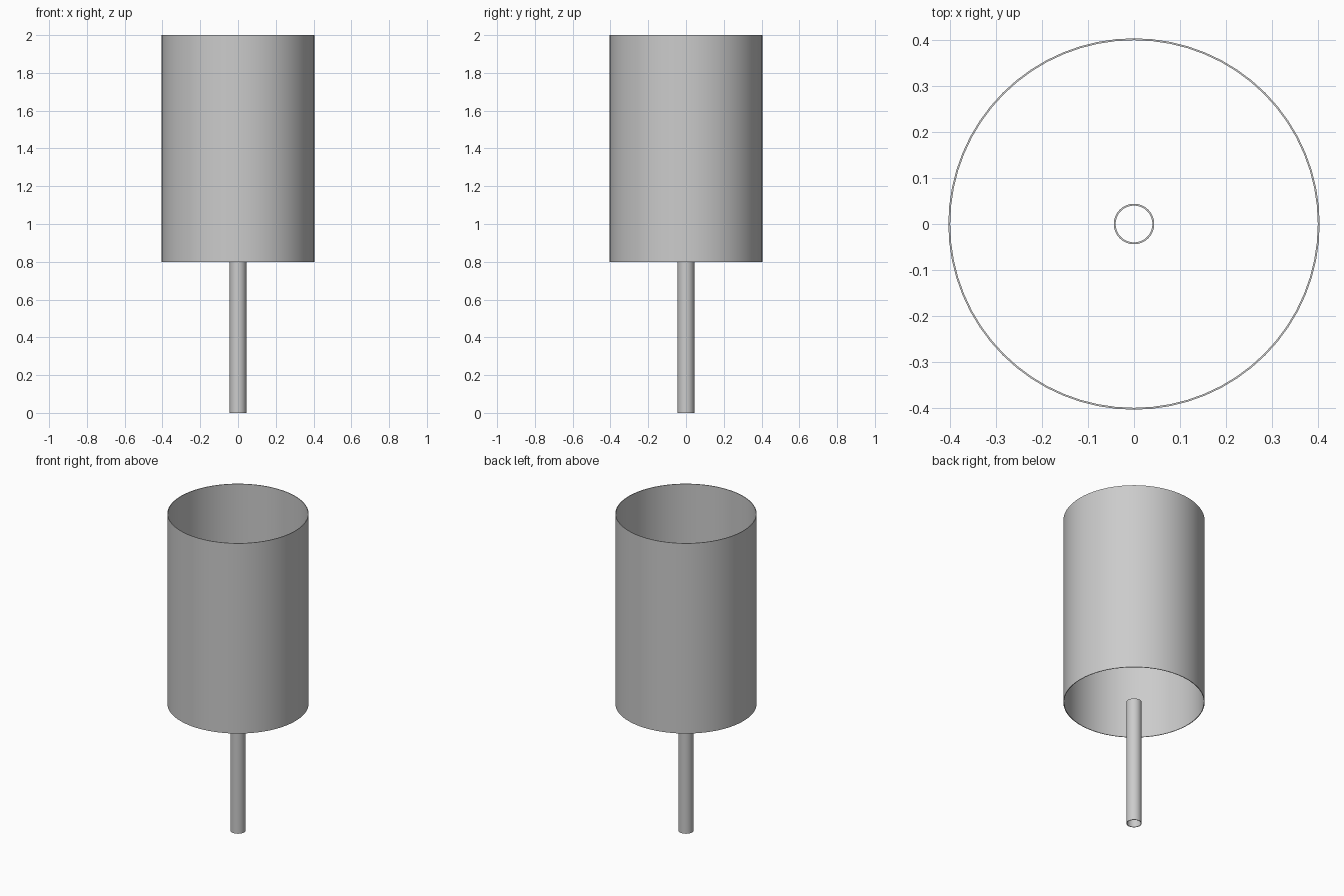
import bpy
import bmesh
from math import cos, sin, tau, radians

cube = bpy.data.objects.get("Cube")
if cube:
    bpy.data.objects.remove(cube, do_unlink=True)

SEGMENTS = 64

metal = bpy.data.materials.new("plain grey")
metal.use_nodes = True
grey = (0.6, 0.6, 0.6, 1)
metal.diffuse_color = grey
metal.node_tree.nodes["Principled BSDF"].inputs["Base Color"].default_value = grey


def tube(name, outer, inner, bottom, top):
    """Open pipe with wall thickness, made by joining four rings."""
    bm = bmesh.new()
    profile = [(outer, bottom), (outer, top), (inner, top), (inner, bottom)]
    angles = [tau * i / SEGMENTS for i in range(SEGMENTS)]
    rings = [[bm.verts.new((r * cos(a), r * sin(a), z)) for a in angles]
             for r, z in profile]
    for k, ring in enumerate(rings):
        following = rings[(k + 1) % len(rings)]
        for i in range(SEGMENTS):
            j = (i + 1) % SEGMENTS
            bm.faces.new((ring[i], ring[j], following[j], following[i]))
    bmesh.ops.recalc_face_normals(bm, faces=bm.faces)
    mesh = bpy.data.meshes.new(name)
    bm.to_mesh(mesh)
    bm.free()
    mesh.materials.append(metal)
    obj = bpy.data.objects.new(name, mesh)
    bpy.context.collection.objects.link(obj)
    bpy.ops.object.select_all(action="DESELECT")
    obj.select_set(True)
    bpy.context.view_layer.objects.active = obj
    bpy.ops.object.shade_smooth_by_angle(angle=radians(30))


# Wide sleeve above, narrow pipe below, both open at each end
tube("wide_sleeve", 0.404, 0.4, 0.8, 2.0)
tube("narrow_pipe", 0.044, 0.04, 0.0, 0.8)
